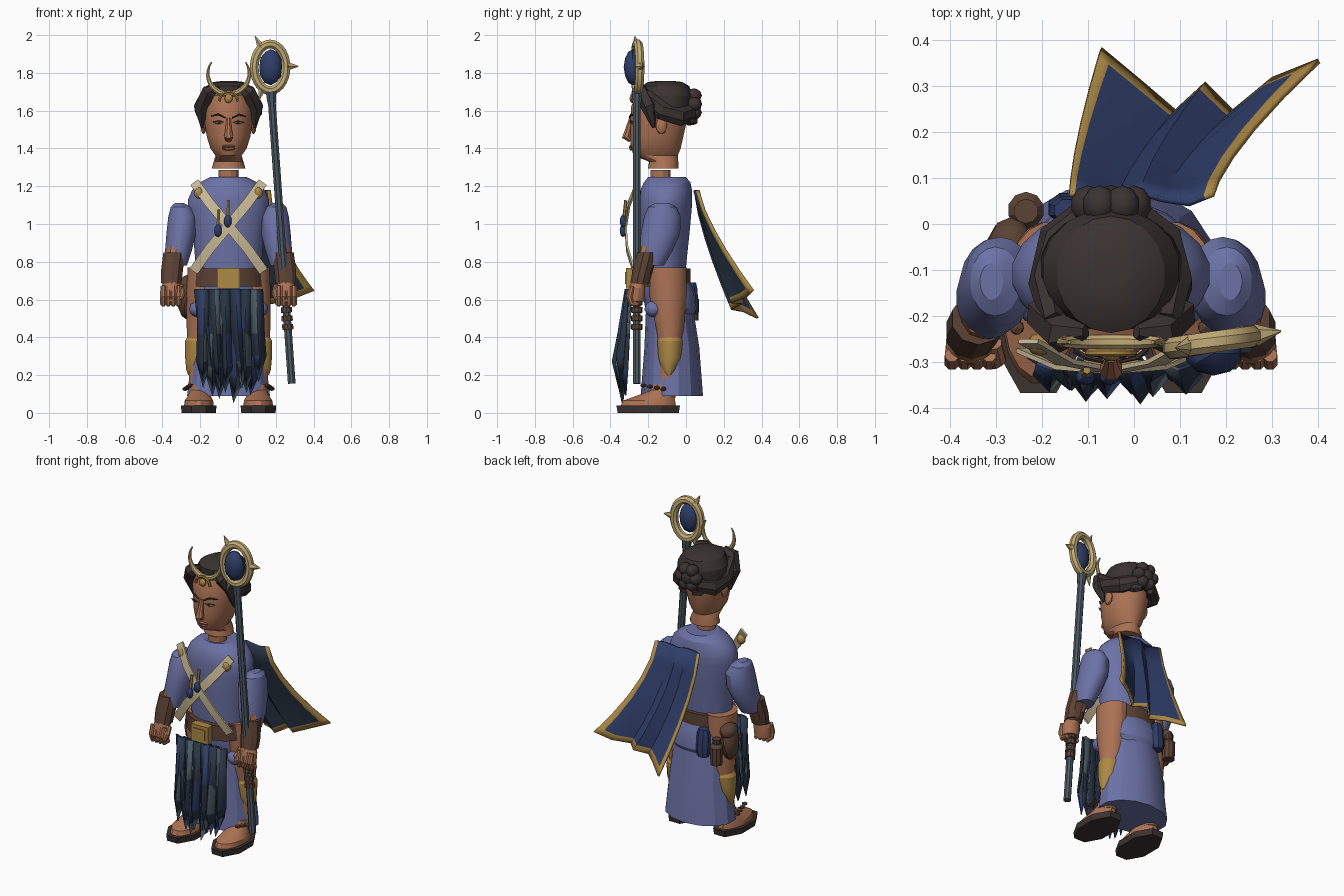
import bpy, bmesh, math, random
from mathutils import Vector

cube = bpy.data.objects.get("Cube")
if cube:
    bpy.data.objects.remove(cube, do_unlink=True)
random.seed(11)
CX = -0.05  # body centre line
parts = []


def material(name, *rgb):
    m = bpy.data.materials.new(name)
    m.use_nodes = True
    m.diffuse_color = (*rgb, 1)
    m.node_tree.nodes["Principled BSDF"].inputs["Base Color"].default_value = (*rgb, 1)
    return m


dress = material("periwinkle cloth", .15, .17, .38)
skin = material("brown skin", .41, .17, .088)
black = material("dark brown black", .043, .033, .03)
leather = material("brown leather", .105, .054, .034)
gold = material("gold", .42, .25, .06)
pale = material("pale gold", .54, .41, .18)
cream = material("cream strap", .6, .5, .31)
navy = material("navy cloth", .028, .048, .14)
dark = material("dark cloth", .022, .036, .06)
slate = material("slate metal", .07, .1, .125)


def make(name, verts, faces, mats, recalc=True):
    me = bpy.data.meshes.new(name)
    me.from_pydata([tuple(v) for v in verts], [], faces)
    if recalc:
        bm = bmesh.new()
        bm.from_mesh(me)
        bmesh.ops.recalc_face_normals(bm, faces=bm.faces)
        bm.to_mesh(me)
        bm.free()
    for m in mats:
        me.materials.append(m)
    ob = bpy.data.objects.new(name, me)
    bpy.context.collection.objects.link(ob)
    parts.append(ob)
    return ob


def skin_rings(name, rings, mat):
    """Bridge equal-sized vertex rings and cap both ends."""
    n = len(rings[0])
    faces = [(k * n + i, k * n + (i + 1) % n, (k + 1) * n + (i + 1) % n, (k + 1) * n + i)
             for k in range(len(rings) - 1) for i in range(n)]
    last = (len(rings) - 1) * n
    faces += [tuple(range(n)), tuple(range(last, last + n))]
    return make(name, [v for r in rings for v in r], faces, [mat])


def loft(name, rows, mat, n=16):
    """Stack of level ellipses: x, y, z, x radius, y radius."""
    ang = [math.tau * (i + .5) / n for i in range(n)]
    return skin_rings(name, [[(x + rx * math.cos(a), y + ry * math.sin(a), z) for a in ang]
                             for x, y, z, rx, ry in rows], mat)


def tube(name, pts, radii, mat, n=8, ref=(0, 1, 0), flat=1):
    """Tapered tube along a path; flat squashes it along ref."""
    pts = [Vector(p) for p in pts]
    if not isinstance(radii, (list, tuple)):
        radii = [radii] * len(pts)
    rings = []
    for k, p in enumerate(pts):
        t = (pts[min(k + 1, len(pts) - 1)] - pts[max(k - 1, 0)]).normalized()
        side = t.cross(Vector(ref)).normalized()
        up = side.cross(t)
        rings.append([p + radii[k] * (side * math.cos(a) + up * math.sin(a) * flat)
                      for a in (math.tau * (i + .5) / n for i in range(n))])
    return skin_rings(name, rings, mat)


def blob(name, pos, size, mat, sub=2):
    bm = bmesh.new()
    bmesh.ops.create_icosphere(bm, subdivisions=sub, radius=1)
    verts = [[v.co[i] * size[i] + pos[i] for i in range(3)] for v in bm.verts]
    faces = [[v.index for v in f.verts] for f in bm.faces]
    bm.free()
    return make(name, verts, faces, [mat])


# Torso, neck stub, hips, skirt and belt
loft("torso", [(CX, -.12, .76, .175, .12), (CX, -.115, .95, .19, .135), (CX, -.11, 1.08, .217, .142),
               (CX, -.108, 1.13, .217, .142), (CX, -.105, 1.18, .195, .138), (CX, -.1, 1.22, .155, .125),
               (CX, -.1, 1.25, .095, .1)], dress, 20)
loft("neck_stub", [(CX, -.135, 1.23, .055, .055), (CX, -.135, 1.285, .055, .055)], skin, 12)
loft("skirt", [(CX, -.075, .09, .225, .165), (CX, -.075, .35, .195, .145), (CX, -.09, .6, .17, .12),
               (CX, -.1, .7, .17, .12)], dress, 14)
loft("hip_wrap", [(CX, -.08, .5, .15, .11), (CX, -.08, .55, .19, .135), (CX, -.09, .63, .195, .14),
                  (CX, -.11, .7, .17, .13)], dress, 18)
loft("belt", [(CX, -.125, .67, .195, .15), (CX, -.125, .765, .19, .15)], leather, 18)
tube("buckle", [(CX - .06, -.295, .713), (CX + .06, -.295, .713)], .076, gold, 4, flat=.4)
tube("buckle_plate", [(CX - .04, -.318, .713), (CX + .04, -.318, .713)], .045, gold, 4, flat=.15)

# Mirrored limbs
for s, side in ((1, "left"), (-1, "right")):
    X = lambda d: CX + s * d
    loft(side + "_sleeve", [(X(.26), -.125, 1.11, .025, .04), (X(.252), -.125, 1.09, .055, .075),
                            (X(.243), -.125, 1.04, .077, .097), (X(.25), -.135, .95, .08, .104),
                            (X(.265), -.16, .86, .072, .09), (X(.275), -.185, .78, .055, .068)], dress, 18)
    loft(side + "_forearm", [(X(.275), -.19, .88, .05, .055), (X(.3), -.24, .68, .042, .04)], skin, 10)
    loft(side + "_bracer", [(X(.288), -.205, .85, .06, .058), (X(.3), -.23, .75, .061, .054),
                            (X(.303), -.245, .685, .056, .05)], leather, 10)
    loft(side + "_palm", [(X(.3), -.25, .71, .035, .035), (X(.305), -.26, .66, .055, .045),
                          (X(.305), -.265, .59, .05, .045)], skin, 16)
    for i in range(4):
        d = .265 + i * .027
        tube(side + "_finger", [(X(d), -.285, .67), (X(d), -.3, .615), (X(d), -.288, .578), (X(d), -.25, .575)],
             [.016, .018, .017, .013], skin, 8, ref=(1, 0, 0))
    tube(side + "_thumb", [(X(.255), -.26, .67), (X(.245), -.295, .63), (X(.255), -.305, .6)],
         [.018, .018, .012], skin, 8, ref=(1, 0, 0))

    # Leg, side fold of the wrap, knee guard, foot and sandal
    loft(side + "_leg", [(X(.13), -.1, .77, .088, .105), (X(.135), -.095, .62, .09, .1),
                         (X(.145), -.085, .45, .078, .075), (X(.155), -.085, .3, .06, .05),
                         (X(.155), -.11, .08, .05, .055)], skin, 16)
    blob(side + "_wrap_fold", (X(.155), -.17, .55), (.055, .05, .045), dress)
    loft(side + "_knee_guard", [(X(.16), -.085, .41, .055, .055), (X(.16), -.085, .38, .072, .068),
                                (X(.165), -.085, .29, .066, .062), (X(.18), -.09, .23, .045, .038),
                                (X(.185), -.09, .2, .03, .015)], gold, 16)
    loft(side + "_sole", [(X(.158), -.2, 0, .098, .175), (X(.158), -.2, .038, .102, .182)], black, 8)
    loft(side + "_foot", [(X(.157), -.2, .035, .08, .15), (X(.157), -.195, .065, .077, .14),
                          (X(.155), -.16, .092, .06, .1), (X(.155), -.125, .12, .048, .06),
                          (X(.155), -.12, .15, .048, .055)], skin, 16)
    for i in range(4):
        blob(side + "_ankle_bead", (X(.205 + .008 * i), -.225 + .035 * i, .145 - .006 * i), (.018, .018, .012), leather, 1)

    # Side of the head: ear, eye, brow, swept locks
    blob(side + "_ear", (X(.132), -.13, 1.52), (.016, .03, .045), skin)
    blob(side + "_eye", (X(.052), -.284, 1.535), (.022, .008, .006), pale)
    blob(side + "_pupil", (X(.05), -.291, 1.535), (.008, .004, .006), black)
    tube(side + "_eyelid", [(X(.025), -.295, 1.538), (X(.052), -.293, 1.546), (X(.082), -.278, 1.538)],
         .003, black, 5)
    tube(side + "_brow", [(X(.018), -.3, 1.562), (X(.055), -.291, 1.58), (X(.092), -.26, 1.57)],
         [.004, .006, .003], black, 5)
    tube(side + "_front_lock", [(X(.055), -.235, 1.73), (X(.105), -.24, 1.7), (X(.145), -.195, 1.62),
                                (X(.14), -.17, 1.51)], [.015, .042, .043, .008], black, 6)
    tube(side + "_braid", [(X(.12), -.22, 1.68), (X(.145), -.13, 1.6), (X(.12), -.03, 1.57), (X(.05), .03, 1.59)],
         [.03, .035, .038, .03], black, 7, ref=(0, 0, 1), flat=1.4)
    tube(side + "_nape_lock", [(X(.09), -.03, 1.58), (X(.06), .02, 1.545), (X(.03), .05, 1.545)],
         [.03, .026, .018], black, 6, ref=(0, 0, 1))

# Head and face
loft("head", [(CX, -.12, 1.295, .09, .082), (CX, -.118, 1.33, .08, .078), (CX, -.16, 1.362, .07, .118),
              (CX, -.16, 1.4, .097, .133), (CX, -.155, 1.46, .116, .142), (CX, -.145, 1.54, .13, .15),
              (CX, -.145, 1.62, .133, .148), (CX, -.14, 1.68, .112, .128), (CX, -.13, 1.72, .05, .06)], skin, 20)
tube("nose", [(CX, -.29, 1.56), (CX, -.305, 1.5), (CX, -.316, 1.462), (CX, -.292, 1.445)],
     [.012, .018, .026, .016], skin, 8, ref=(1, 0, 0))
for z in (1.412, 1.397):
    blob("lip", (CX, -.289, z), (.035, .012, .008), skin)
tube("mouth_line", [(CX - .034, -.287, 1.404), (CX, -.299, 1.404), (CX + .034, -.287, 1.404)], .003, leather, 5)

# Hair cap and bun
loft("hair_cap", [(CX, -.075, 1.57, .14, .085), (CX, -.09, 1.62, .155, .12), (CX, -.1, 1.68, .15, .135),
                  (CX, -.11, 1.73, .118, .127), (CX, -.11, 1.752, .08, .09), (CX, -.11, 1.758, .03, .035)], black, 18)
blob("bun_core", (CX, .03, 1.635), (.06, .055, .06), black)
for i in range(6):
    a = math.tau * i / 6
    blob("bun_curl", (CX + .05 * math.cos(a), .042, 1.635 + .052 * math.sin(a)), (.038, .042, .038), black)

# Crescent headdress
arc = [math.radians(-215 + 250 * i / 18) for i in range(19)]
tube("crescent", [(CX + .11 * math.cos(a), -.257, 1.795 + .108 * math.sin(a)) for a in arc],
     [.004 + .013 * math.sin(math.pi * i / 18) for i in range(19)], pale, 8)
tube("circlet", [(CX + .05 * math.cos(a), -.28, 1.65 + .05 * math.sin(a))
                 for a in (math.pi * i / 8 for i in range(9))], .008, gold, 6)
blob("forehead_jewel", (CX, -.284, 1.665), (.022, .015, .025), gold)

# Staff with oval ring, gem and spikes
staff_x = lambda z: .285 - (z - .15) * .071
tube("staff", [(staff_x(z), -.26, z) for z in (.155, .9, 1.7)], .022, slate, 8)
for z in (.455, .5, .545, .585):
    tube("grip_ring", [(staff_x(z - .014), -.26, z - .014), (staff_x(z + .014), -.26, z + .014)], .031, leather, 10)
tube("staff_collar", [(staff_x(1.64), -.26, 1.64), (staff_x(1.7), -.26, 1.7)], [.025, .03], slate, 8)
ring_y = lambda x: -.257 + (x - .17) * .16
tube("staff_ring", [(.17 + .084 * math.cos(a), ring_y(.17 + .084 * math.cos(a)), 1.83 + .123 * math.sin(a))
                    for a in (math.tau * i / 28 for i in range(29))], .025, pale, 8)
blob("staff_gem", (.173, -.282, 1.83), (.063, .048, .096), navy)
for base, tip in (((.125, 1.93), (.09, 1.995)), ((.265, 1.835), (.32, 1.835)), ((.13, 1.73), (.11, 1.65))):
    tube("staff_spike", [(x, ring_y(x), z) for x, z in (base, tip)], [.025, .002], pale, 6)

# Crossed chest straps with clasps, hanging gems on pins
for s in (1, -1):
    tube("chest_strap", [(CX + s * .18, -.255, 1.22), (CX + s * .1, -.3, 1.11), (CX, -.32, .99),
                         (CX - s * .1, -.312, .87), (CX - s * .185, -.275, .75)], .037, cream, 4, flat=.2)
    blob("strap_clasp", (CX + s * .155, -.262, 1.165), (.028, .025, .033), gold)
    gx, gz = CX - .03 + s * .026, .99 + s * .025
    blob("chest_gem", (gx, -.333, gz), (.021, .018, .034), navy)
    tube("gem_pin", [(gx, -.328, gz + .02), (gx + .004, -.318, gz + .11)], .009, gold, 6)

# Front cloth: broad folded strips with pointed ends in two layers
for layer in range(2):
    for i in range(6):
        x = -.19 + i * .055 + layer * .012
        w, z0 = .04 - layer * .008, .04 + abs(x - CX) * .35 + random.uniform(0, .04) + layer * .04
        y, out = -.285 - layer * .015, random.uniform(.05, .085)
        lean = (CX - x) * .1 + random.uniform(-.02, .04)
        verts = []
        for z, k, dx in ((.655, .2, 0), (.42, .65, lean * .5), (z0 + .14, 1, lean)):
            verts += [(x + dx - w, y - out * (k - .2) * .5, z), (x + dx, y - out * k, z),
                      (x + dx + w, y - out * (k - .2) * .5, z)]
        verts.append((x + lean + random.uniform(-.02, .02), y - out * .6, z0))
        faces = [(0, 1, 4, 3), (1, 2, 5, 4), (3, 4, 7, 6), (4, 5, 8, 7), (6, 7, 9), (7, 8, 9)]
        ob = make("front_cloth_strip", verts, faces, [dark, navy, slate], recalc=False)
        for f in ob.data.polygons:  # alternate fold panels show lighter cloth
            f.material_index = {1: 1, 4: 2}.get((f.index + 2 * i + layer) % 7, 0)
        ob.modifiers.new("thickness", "SOLIDIFY").thickness = .008

# Cape: swept grid with gold border and dark lining
hem = [Vector(p) for p in ((-.07, .385, .505), (.02, .31, .54), (.09, .25, .55), (.155, .31, .58),
                           (.215, .25, .585), (.3, .32, .61), (.4, .36, .65))]
us = [0, .04, 1 / 6, 1 / 3, .5, 2 / 3, 5 / 6, .94, 1]
vs = [0, .2, .4, .6, .8, .95, 1]
verts = []
for v in vs:
    for u in us:
        k = min(int(u * 6 + 1e-6), 5)
        low = hem[k].lerp(hem[k + 1], u * 6 - k)
        top = Vector((-.14 + .31 * u, .06 + .012 * math.cos(u * 12), 1.18))
        verts.append([a + (b - a) * v ** power for a, b, power in zip(top, low, (1.85, 1.35, 1))])
n = len(us)
faces = [(r * n + c, r * n + c + 1, (r + 1) * n + c + 1, (r + 1) * n + c)
         for r in range(len(vs) - 1) for c in range(n - 1)]
cape = make("cape", verts, faces, [navy, gold, dark, gold], recalc=False)
for f in cape.data.polygons:
    r, c = divmod(f.index, n - 1)
    f.material_index = int(c in (0, n - 2) or r == len(vs) - 2)
mod = cape.modifiers.new("thickness", "SOLIDIFY")
mod.thickness = .012
mod.material_offset = 2

# Belt pouches at the back
blob("hip_bag", (-.272, -.055, .61), (.05, .065, .115), leather)
blob("bag_flap", (-.268, -.05, .68), (.05, .065, .05), leather)
loft("flask", [(-.235, .03, .49, .036, .036), (-.235, .03, .6, .04, .04), (-.235, .028, .62, .024, .024),
               (-.235, .028, .65, .027, .027)], leather, 10)
loft("blue_pouch", [(-.145, .035, .52, .035, .03), (-.145, .035, .56, .045, .035), (-.145, .03, .66, .042, .032),
                    (-.145, .03, .69, .03, .025)], navy, 8)

# Soft shading with crisp edges
bpy.ops.object.select_all(action="DESELECT")
for ob in parts:
    ob.select_set(True)
bpy.context.view_layer.objects.active = parts[0]
bpy.ops.object.shade_smooth_by_angle(angle=math.radians(25))
